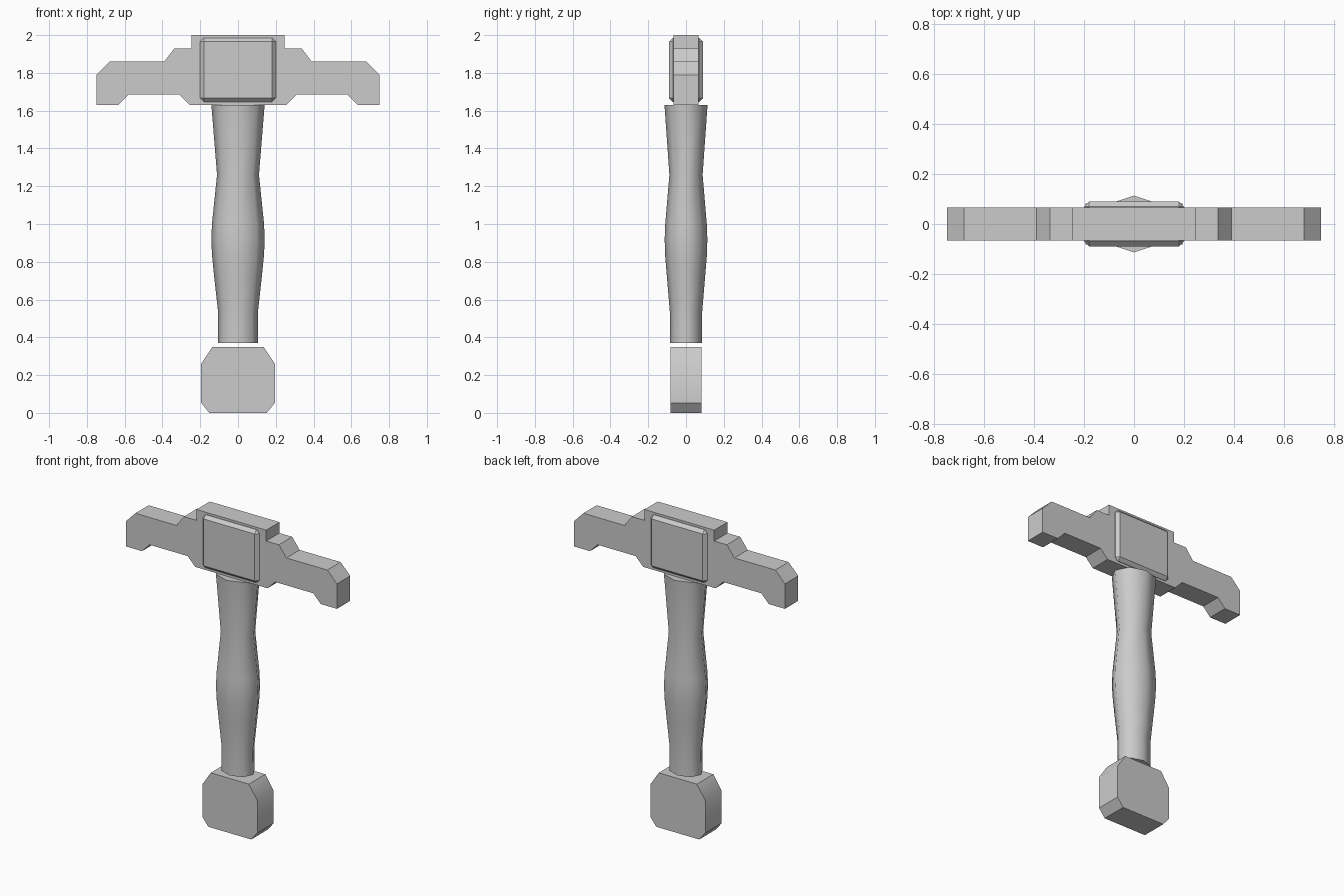
import bpy, bmesh, math
from mathutils import Vector

cube = bpy.data.objects.get("Cube")
if cube:
    bpy.data.objects.remove(cube, do_unlink=True)

GREY = (0.6, 0.6, 0.6, 1)
mat = bpy.data.materials.new("plain grey")
mat.use_nodes = True
mat.diffuse_color = GREY
mat.node_tree.nodes["Principled BSDF"].inputs["Base Color"].default_value = GREY


def finish(name, bm, angle=None):
    """Turn a bmesh into a named object, with optional smooth shading."""
    bmesh.ops.recalc_face_normals(bm, faces=bm.faces)
    mesh = bpy.data.meshes.new(name)
    bm.to_mesh(mesh)
    bm.free()
    mesh.materials.append(mat)
    obj = bpy.data.objects.new(name, mesh)
    bpy.context.collection.objects.link(obj)
    if angle:
        bpy.ops.object.select_all(action='DESELECT')
        obj.select_set(True)
        bpy.context.view_layer.objects.active = obj
        bpy.ops.object.shade_smooth_by_angle(angle=math.radians(angle))
    return obj


def slab(name, half, depth, angle=None):
    """Mirror a right-hand (x, z) outline and extrude it along y."""
    outline = half + [(-x, z) for x, z in reversed(half)]
    bm = bmesh.new()
    face = bm.faces.new([bm.verts.new((x, -depth, z)) for x, z in outline])
    ext = bmesh.ops.extrude_face_region(bm, geom=[face])
    moved = [g for g in ext["geom"] if isinstance(g, bmesh.types.BMVert)]
    bmesh.ops.translate(bm, verts=moved, vec=(0, 2 * depth, 0))
    return finish(name, bm, angle)


# Stepped crossguard
slab("crossguard", [(0.247, 2), (0.247, 1.93), (0.337, 1.93), (0.39, 1.86),
                    (0.68, 1.86), (0.748, 1.79), (0.748, 1.63), (0.633, 1.63),
                    (0.58, 1.685), (0.31, 1.685), (0.256, 1.63)], 0.067)

# Flat pommel with cut corners
slab("pommel", [(0.135, 0.35), (0.195, 0.26), (0.195, 0.053), (0.152, 0)],
     0.083, 38)

# Bevelled block through the middle of the guard
bm = bmesh.new()
bmesh.ops.create_cube(bm, size=1)
bmesh.ops.scale(bm, verts=bm.verts, vec=(0.4, 0.18, 0.34))
bmesh.ops.translate(bm, verts=bm.verts, vec=(0, 0, 1.816))
bmesh.ops.bevel(bm, geom=bm.edges[:], offset=0.02, segments=1, affect='EDGES')
finish("guard_block", bm)

# Waisted grip: eight-sided oval rings (z, half width, half depth)
rings = [(0.37, 0.107, 0.085), (0.54, 0.106, 0.086), (0.72, 0.126, 0.101),
         (0.84, 0.138, 0.111), (0.92, 0.141, 0.113), (1.0, 0.138, 0.11),
         (1.26, 0.111, 0.088), (1.63, 0.141, 0.114)]
SIDES = 8
bm = bmesh.new()
loops = []
for z, rx, ry in rings:
    turns = [math.tau * i / SIDES for i in range(SIDES)]
    loops.append([bm.verts.new(Vector((rx * math.cos(t), ry * math.sin(t), z)))
                  for t in turns])
for low, high in zip(loops, loops[1:]):
    for i in range(SIDES):
        j = (i + 1) % SIDES
        bm.faces.new((low[i], low[j], high[j], high[i]))
bm.faces.new(loops[0])
bm.faces.new(loops[-1])
finish("grip", bm, 65)
